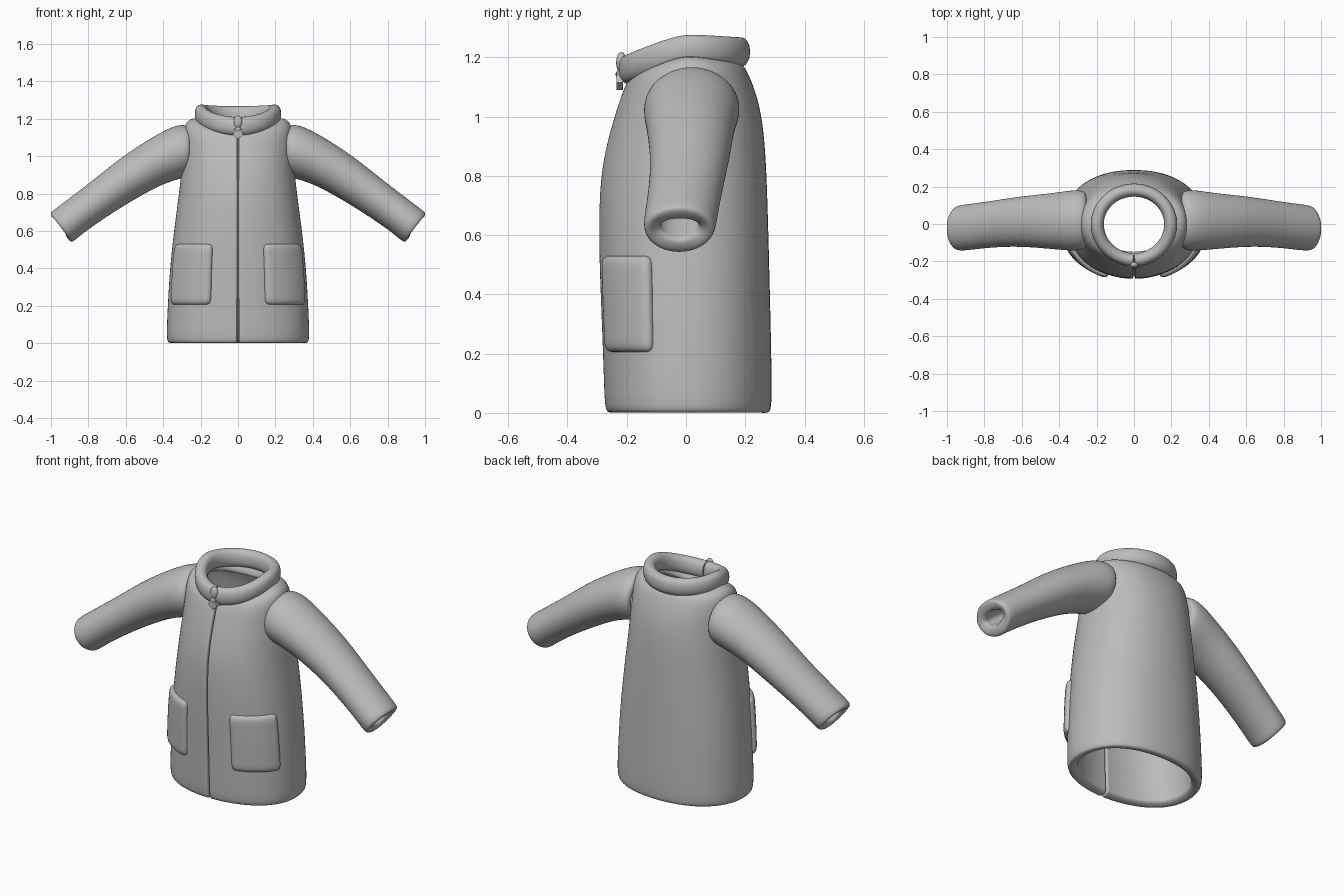
import bpy, bmesh
from math import sin, cos, pi, copysign
from mathutils import Vector

if "Cube" in bpy.data.objects:
    bpy.data.objects.remove(bpy.data.objects["Cube"])

grey = bpy.data.materials.new("coat_grey")
grey.use_nodes = True
grey.diffuse_color = (0.5, 0.5, 0.5, 1)
grey.node_tree.nodes["Principled BSDF"].inputs["Base Color"].default_value = (0.5, 0.5, 0.5, 1)


def finish(name, bm, wall=0, offset=-1, levels=0, smooth=True):
    """Turn a bmesh into a grey object, optionally thickened and rounded."""
    mesh = bpy.data.meshes.new(name)
    bm.to_mesh(mesh)
    bm.free()
    mesh.materials.append(grey)
    for f in mesh.polygons:
        f.use_smooth = smooth
    obj = bpy.data.objects.new(name, mesh)
    bpy.context.collection.objects.link(obj)
    if wall:
        mod = obj.modifiers.new("wall", 'SOLIDIFY')
        mod.thickness, mod.offset = wall, offset
    if levels:
        mod = obj.modifiers.new("soften", 'SUBSURF')
        mod.levels = mod.render_levels = levels


def loft(name, rows, wrap_u=False, wrap_v=False, caps=False, wall=0, offset=-1, levels=2):
    """Skin rows of points with quads facing outward."""
    bm = bmesh.new()
    grid = [[bm.verts.new(p) for p in row] for row in rows]
    nv, nu = len(grid), len(grid[0])
    for v in range(nv if wrap_v else nv - 1):
        for u in range(nu if wrap_u else nu - 1):
            a, b = grid[v], grid[(v + 1) % nv]
            w = (u + 1) % nu
            bm.faces.new((a[u], a[w], b[w], b[u]))
    bm.normal_update()
    if caps:
        bm.faces.new([row[0] for row in grid])
        bm.faces.new([row[-1] for row in grid])
        bmesh.ops.recalc_face_normals(bm, faces=bm.faces)
    else:
        mid = sum((v.co for v in bm.verts), Vector()) / len(bm.verts)
        if sum(f.normal.dot(f.calc_center_median() - mid) for f in bm.faces) < 0:
            bmesh.ops.reverse_faces(bm, faces=bm.faces)
    finish(name, bm, wall, offset, levels)


def oval(t, rx, front, back, zf, zs, zb, fullness=1.0):
    """Point on a tilted oval; t = 0 is the front centre, pi the back."""
    s, c = (copysign(abs(f) ** fullness, f) for f in (sin(t), cos(t)))
    y, z = (front, zf) if c > 0 else (back, zb)
    return Vector((rx * s, y * abs(c), zs + (z - zs) * abs(c) ** 1.3))


# Body rings: half width, front y, back y, then height at front, side and back
BODY = [
    (.375, -.265, .285, -.006, -.006, -.006),
    (.386, -.275, .292, .022, .022, .022),
    (.382, -.278, .292, .15, .15, .15),
    (.368, -.288, .286, .40, .40, .40),
    (.346, -.295, .281, .60, .60, .60),
    (.318, -.290, .275, .80, .80, .80),
    (.302, -.262, .266, .93, .95, .95),
    (.294, -.232, .246, 1.03, 1.08, 1.06),
    (.292, -.208, .215, 1.10, 1.165, 1.14),
    (.264, -.190, .195, 1.13, 1.205, 1.175),
    (.195, -.175, .170, 1.14, 1.21, 1.185),
]
FULL = .91
COLS = 24
SPLIT = [.005, .025, .1] + [2 * pi * i / COLS for i in range(1, COLS)]
SPLIT += [2 * pi - a for a in (.1, .025, .005)]

loft("coat_body", [[oval(t, *ring, FULL) for t in SPLIT] for ring in BODY], wall=.055)

# Zip tape closing the front opening from behind
loft("zip_tape", [[(x, r[1] + .02, max(r[3], .01)) for x in (-.012, .012)] for r in BODY[:-1]],
     wall=.006, levels=0)


# Tilted puffy collar: each profile point is (inset, height)
PROFILE = [(.018, -.052), (0, -.025), (0, .022), (.016, .046), (.045, .05),
           (.07, .03), (.074, -.03), (.05, -.055)]
collar = [[oval(t, .234 - i, -.228 + i, .219 - i, 1.162 + h, 1.230 + h, 1.220 + h) for t in SPLIT]
          for i, h in PROFILE]
loft("collar", collar, wrap_v=True, caps=True)


# Sleeve rings: top x, top z, bottom x, bottom z, centre y, half depth
SLEEVE = [
    (.245, 1.160, .25, .90, .02, .155),
    (.315, 1.180, .30, .880, .02, .168),
    (.45, 1.110, .405, .850, .015, .152),
    (.62, 1.000, .54, .775, .015, .138),
    (.76, .885, .66, .703, .005, .128),
    (.90, .778, .795, .612, -.012, .124),
    (.993, .708, .872, .550, -.022, .125),
    (1.011, .690, .892, .534, -.023, .112),
]
SIDES = [2 * pi * i / 20 for i in range(20)]


def sleeve_ring(side, tx, tz, bx, bz, y, depth):
    top, bottom = Vector((side * tx, y, tz)), Vector((side * bx, y, bz))
    mid, half = (top + bottom) / 2, (top - bottom) / 2
    return [mid + half * cos(a) + Vector((0, depth * sin(a), 0)) for a in SIDES]


# Patch pocket that follows the curve of the body
def body_point(t, z):
    for low, high in zip(BODY, BODY[1:]):
        if z <= high[4]:
            k = (z - low[4]) / (high[4] - low[4])
            return oval(t, *[a + (b - a) * k for a, b in zip(low, high)], FULL)


def pocket(name, side):
    n = 7
    rows = [[body_point(side * (.35 + .85 * i / (n - 1)), .203 + .33 * j / (n - 1))
             for i in range(n)] for j in range(n)]
    loft(name, rows, wall=.05, offset=-.25)


for label, side in (("left", 1), ("right", -1)):
    loft(label + "_sleeve", [sleeve_ring(side, *r) for r in SLEEVE], wrap_u=True, wall=.058)
    pocket(label + "_pocket", side)


# Zip slider and its hanging pull tab
def bead(name, centre, size, segments):
    bm = bmesh.new()
    bmesh.ops.create_uvsphere(bm, u_segments=segments, v_segments=8, radius=1)
    for v in bm.verts:
        v.co = Vector(centre) + Vector([a * b for a, b in zip(v.co, size)])
    finish(name, bm)


def tab(name, outline, y, depth):
    bm = bmesh.new()
    face = bm.faces.new([bm.verts.new((x, y, z)) for x, z in outline])
    for v in bmesh.ops.extrude_face_region(bm, geom=[face])["geom"]:
        if isinstance(v, bmesh.types.BMVert):
            v.co.y -= depth
    bmesh.ops.recalc_face_normals(bm, faces=bm.faces)
    finish(name, bm, smooth=False)


bead("zip_slider", (0, -.218, 1.182), (.024, .018, .036), 16)
bead("zip_pull_joint", (0, -.224, 1.143), (.018, .014, .014), 12)
tab("zip_pull", [(-.012, 1.15), (-.028, 1.115), (0, 1.09), (.028, 1.115), (.012, 1.15)], -.212, .022)
